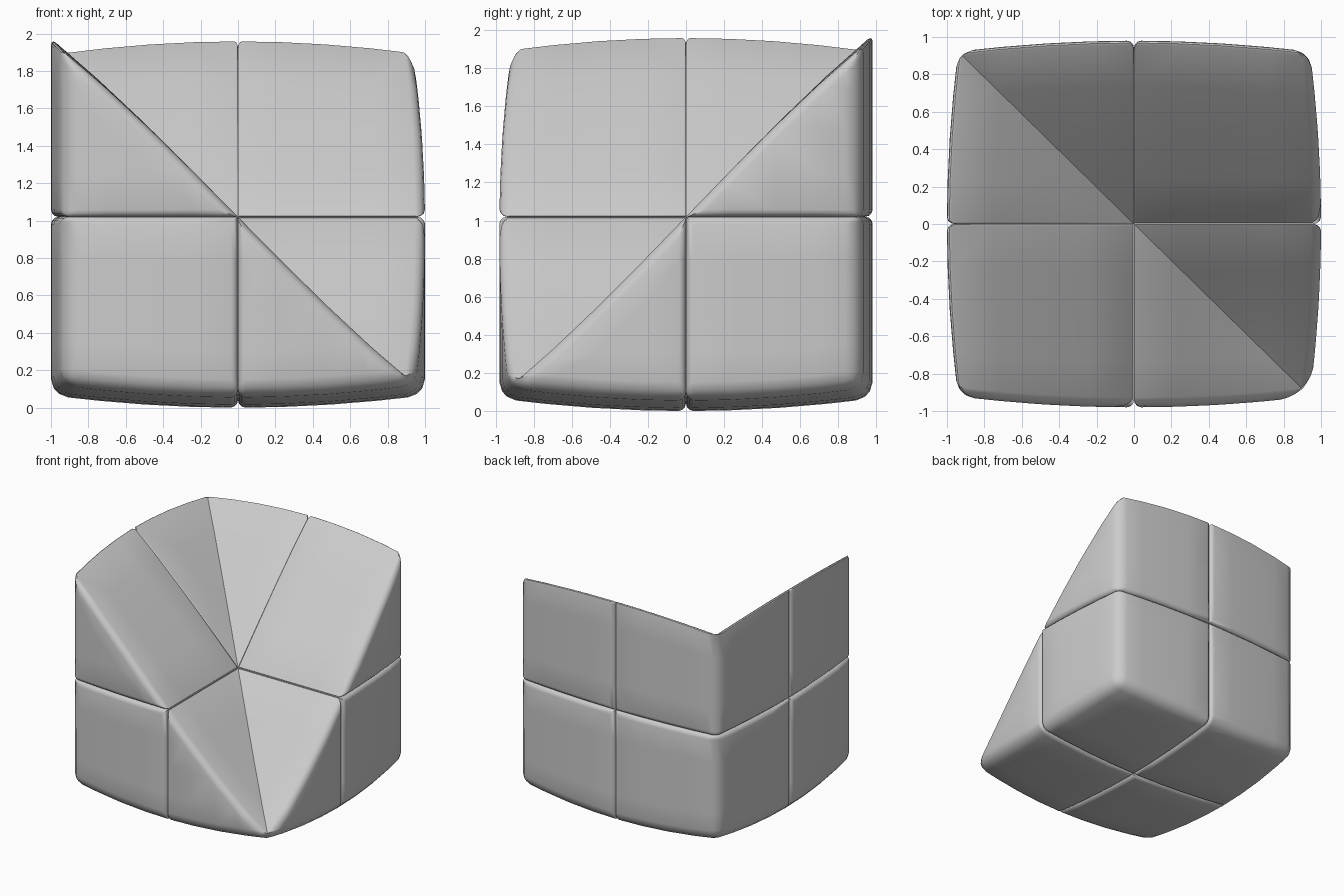
import bpy
import bmesh
from mathutils import Vector

cube = bpy.data.objects.get("Cube")
if cube:
    bpy.data.objects.remove(cube, do_unlink=True)

# Single soft grey for every block
grey = bpy.data.materials.new("soft_grey")
grey.use_nodes = True
colour = (0.6, 0.6, 0.6, 1)
grey.diffuse_color = colour
grey.node_tree.nodes["Principled BSDF"].inputs["Base Color"].default_value = colour

ROUND = 0.09   # full bevel on the outer cube edges


def cut_height(x, y):
    """Height of the folded, stepped-back surface."""
    return max(-x, y)


def face_kind(face):
    n = face.normal
    if max(abs(c) for c in n) < 0.99:
        return "cut"
    return "outer" if abs(face.calc_center_median().dot(n)) > 0.99 else "seam"


def edge_weight(edge):
    a, b = edge.link_faces
    kinds = {face_kind(a), face_kind(b)}
    if kinds == {"outer"}:
        return 1.0
    if kinds == {"outer", "cut"}:
        return 0.6 if abs(a.normal.dot(b.normal)) < 0.1 else 0.4
    if kinds == {"outer", "seam"}:
        return 0.45
    if kinds == {"cut", "seam"}:
        return 0.12
    return 0.0


def puff(co):
    """Bulge the whole assembly outwards around its centre lines."""
    x, y, z = co
    return Vector((x * (1 - 0.06 * y * y),
                   0.98 * y * (1 - 0.06 * x * x),
                   1.02 + 1.02 * z * (1 - 0.065 * (x * x + y * y))))


def make_block(name, sx, sy, upper):
    # Column block over one quadrant, its top following the folded surface
    corners = [(0, 0), (sx, 0), (sx, sy), (0, sy)]
    base = 0 if upper else -1
    bm = bmesh.new()
    low = [bm.verts.new((x, y, base)) for x, y in corners]
    top = []
    for (x, y), v in zip(corners, low):
        h = min(base + 1, cut_height(x, y))
        top.append(v if h <= base else bm.verts.new((x, y, h)))

    def add(*verts):
        unique = list(dict.fromkeys(verts))
        if len(unique) > 2:
            bm.faces.new(unique)

    add(*low)
    for i in range(4):
        j = (i + 1) % 4
        add(low[i], low[j], top[j], top[i])
    add(top[0], top[1], top[2])
    add(top[0], top[2], top[3])
    bmesh.ops.recalc_face_normals(bm, faces=bm.faces)
    bmesh.ops.dissolve_limit(bm, angle_limit=0.01, verts=bm.verts, edges=bm.edges)
    bm.normal_update()
    layer = bm.edges.layers.float.new("bevel_weight_edge")
    for e in bm.edges:
        e[layer] = edge_weight(e)
    mesh = bpy.data.meshes.new(name)
    bm.to_mesh(mesh)
    bm.free()
    obj = bpy.data.objects.new(name, mesh)
    bpy.context.collection.objects.link(obj)

    # Rounded edges by weight
    bevel = obj.modifiers.new("rounding", "BEVEL")
    bevel.limit_method = "WEIGHT"
    bevel.width = ROUND
    bevel.segments = 3
    graph = bpy.context.evaluated_depsgraph_get()
    rounded = bpy.data.meshes.new_from_object(obj.evaluated_get(graph))
    obj.modifiers.clear()

    # Slice the large faces, then puff them
    bm = bmesh.new()
    bm.from_mesh(rounded)
    for axis in range(3):
        for step in range(-3, 4):
            normal = Vector((0, 0, 0))
            normal[axis] = 1
            bmesh.ops.bisect_plane(bm, geom=bm.verts[:] + bm.edges[:] + bm.faces[:],
                                   plane_co=normal * step / 4, plane_no=normal, dist=1e-4)
    for v in bm.verts:
        v.co = puff(v.co)
    bm.to_mesh(mesh)
    bm.free()
    bpy.data.meshes.remove(rounded)
    mesh.materials.clear()
    mesh.materials.append(grey)

    bpy.ops.object.select_all(action="DESELECT")
    bpy.context.view_layer.objects.active = obj
    obj.select_set(True)
    bpy.ops.object.shade_smooth_by_angle(angle=0.6)


# Four lower blocks, three upper blocks (the front right upper one is cut away)
for sx, x_name in ((-1, "minus_x"), (1, "plus_x")):
    for sy, y_name in ((-1, "front"), (1, "back")):
        make_block(f"lower_{y_name}_{x_name}_block", sx, sy, False)
        if (sx, sy) != (1, -1):
            make_block(f"upper_{y_name}_{x_name}_block", sx, sy, True)
